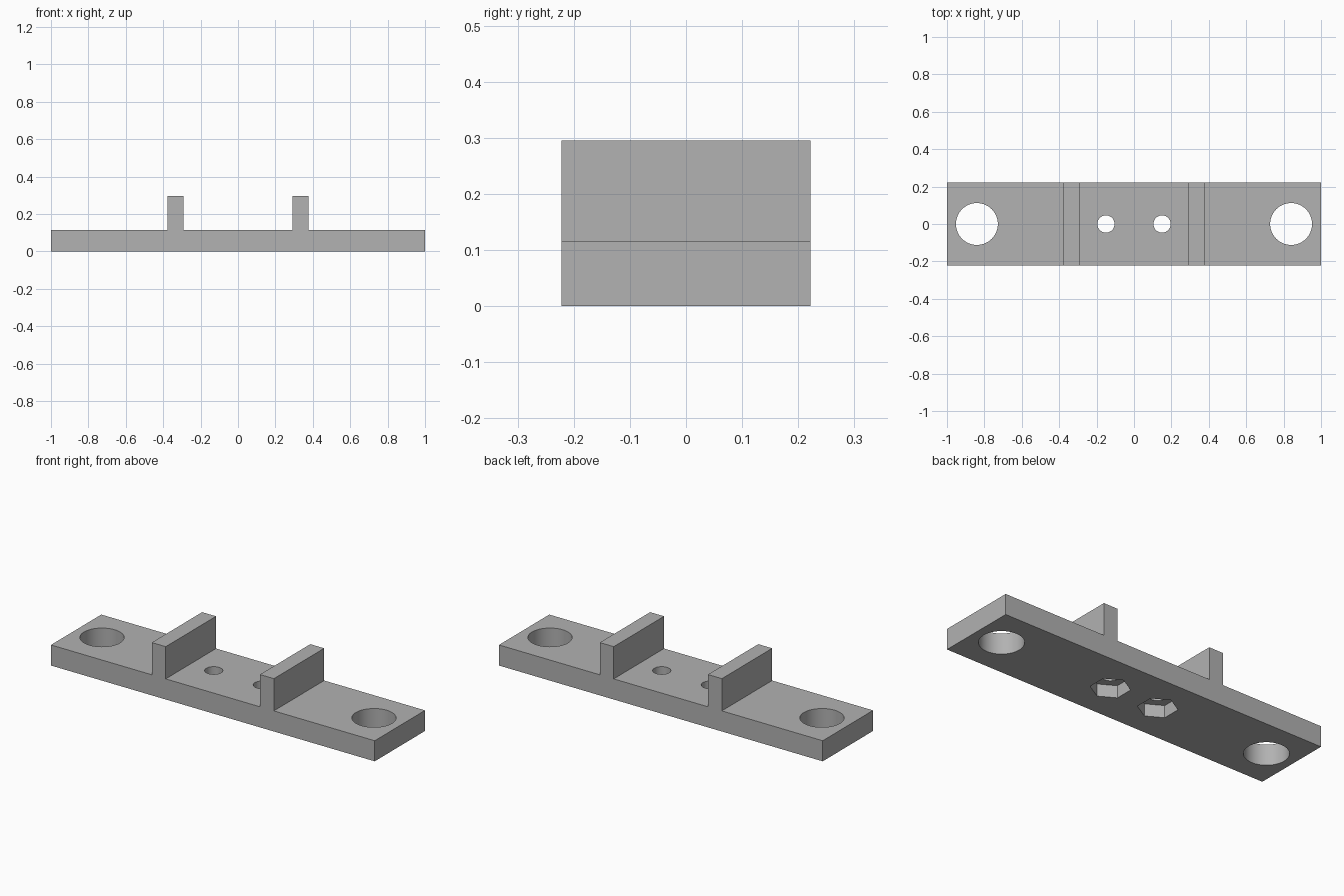
import bpy
import bmesh
import math

if "Cube" in bpy.data.objects:
    bpy.data.objects.remove(bpy.data.objects["Cube"], do_unlink=True)

HALF_WIDTH = 0.222
PLATE_TOP, RIB_TOP = 0.115, 0.295
RIB_IN, RIB_OUT = 0.291, 0.377

grey = bpy.data.materials.new("plain_grey")
grey.use_nodes = True
colour = (0.445, 0.445, 0.445, 1)
grey.diffuse_color = colour
grey.node_tree.nodes["Principled BSDF"].inputs["Base Color"].default_value = colour

# Bracket body: side profile with two ribs, extruded across the width
half = [(RIB_IN, PLATE_TOP), (RIB_IN, RIB_TOP), (RIB_OUT, RIB_TOP),
        (RIB_OUT, PLATE_TOP), (1, PLATE_TOP), (1, 0)]
profile = half + [(-x, z) for x, z in reversed(half)]
bm = bmesh.new()
face = bm.faces.new([bm.verts.new((x, -HALF_WIDTH, z)) for x, z in profile])
extruded = bmesh.ops.extrude_face_region(bm, geom=[face])["geom"]
bmesh.ops.translate(bm, vec=(0, 2 * HALF_WIDTH, 0),
                    verts=[v for v in extruded if isinstance(v, bmesh.types.BMVert)])
bmesh.ops.recalc_face_normals(bm, faces=bm.faces)
mesh = bpy.data.meshes.new("bracket")
bm.to_mesh(mesh)
bm.free()
bracket = bpy.data.objects.new("bracket", mesh)
bpy.context.collection.objects.link(bracket)
mesh.materials.append(grey)


def cut(name, x, radius, sides, bottom, top):
    """Cut a vertical prism out of the bracket."""
    bpy.ops.mesh.primitive_cylinder_add(vertices=sides, radius=radius, depth=top - bottom,
                                        location=(x, 0, (top + bottom) / 2))
    cutter = bpy.context.object
    cutter.name = name
    cutter.hide_render = True
    cutter.data.materials.append(grey)
    mod = bracket.modifiers.new(name, "BOOLEAN")
    mod.operation = "DIFFERENCE"
    mod.solver = "EXACT"
    mod.object = cutter
    bpy.ops.object.select_all(action="DESELECT")
    bracket.select_set(True)
    bpy.context.view_layer.objects.active = bracket
    bpy.ops.object.modifier_apply(modifier=name)
    bpy.data.objects.remove(cutter, do_unlink=True)


for side in (-1, 1):
    # Large mounting hole, small screw hole and its nut pocket underneath
    cut("mounting_hole", side * 0.84, 0.112, 64, -0.1, 0.2)
    cut("nut_pocket", side * 0.15, 0.1, 6, -0.1, 0.068)
    cut("screw_hole", side * 0.15, 0.046, 48, -0.1, 0.2)

bpy.ops.object.shade_smooth_by_angle(angle=math.radians(30))
